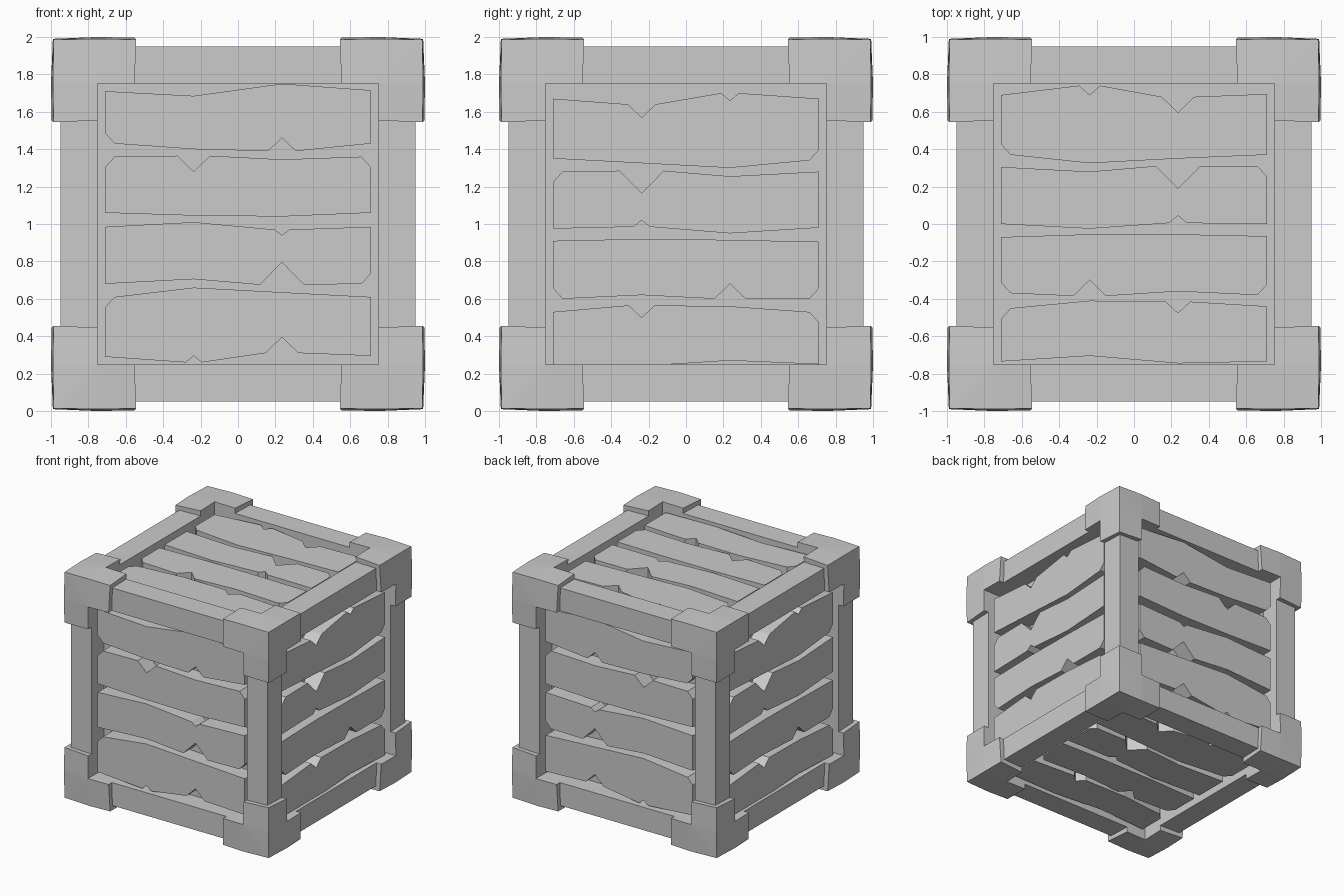
import bpy, bmesh
from itertools import product

if "Cube" in bpy.data.objects:
    bpy.data.objects.remove(bpy.data.objects["Cube"])

UP = 1.0  # crate centre height


def finish(name, bm):
    bmesh.ops.recalc_face_normals(bm, faces=bm.faces)
    me = bpy.data.meshes.new(name)
    bm.to_mesh(me)
    bm.free()
    ob = bpy.data.objects.new(name, me)
    ob.location.z = UP
    bpy.context.collection.objects.link(ob)
    return ob


def box(name, center, half):
    bm = bmesh.new()
    bmesh.ops.create_cube(bm, size=2)
    for v in bm.verts:
        v.co = [c + a * h for c, a, h in zip(center, v.co, half)]
    return finish(name, bm)


# Inner box behind the planks
box("inner_box", (0, 0, 0), (.78, .78, .78))

# Twelve frame beams
for axis in range(3):
    for s, t in product((-1, 1), repeat=2):
        c, h = [0, 0, 0], [.1, .1, .1]
        h[axis] = .9
        c[(axis + 1) % 3], c[(axis + 2) % 3] = s * .85, t * .85
        box("frame_beam", c, h)


# Corner bracket: grid keys -1 = arm end, 0 = inner edge, 1 = bulged outer skin
def corner_point(key):
    outer = (1.0, 1.0, .99, .985)[key.count(1)]
    if -1 in key:
        outer -= .004
    end = (.562, .553, .545)[min(key.count(1), 2)]
    return [{-1: end, 0: .75, 1: outer}[k] for k in key]


def corner_bracket(signs):
    bm = bmesh.new()
    verts, faces = {}, {}
    cells = [[(0, 1)] * 3]
    for a in range(3):
        arm = [(0, 1)] * 3
        arm[a] = (-1, 0)
        cells.append(arm)
    for cell in cells:
        for a in range(3):
            b, c = (a + 1) % 3, (a + 2) % 3
            for val in cell[a]:
                loop = []
                for i, j in ((0, 0), (1, 0), (1, 1), (0, 1)):
                    k = [0, 0, 0]
                    k[a], k[b], k[c] = val, cell[b][i], cell[c][j]
                    loop.append(tuple(k))
                tag = frozenset(loop)
                if tag in faces:      # shared inside wall
                    del faces[tag]
                else:
                    faces[tag] = loop
    for loop in faces.values():
        for k in loop:
            if k not in verts:
                verts[k] = bm.verts.new([p * s for p, s in zip(corner_point(k), signs)])
        q = [verts[k] for k in loop]
        if (1, 1, 1) in loop:         # crease running to the outer tip
            i = loop.index((1, 1, 1))
            q = q[i:] + q[:i]
            bm.faces.new(q[:3])
            bm.faces.new([q[0], q[2], q[3]])
        else:
            bm.faces.new(q)
    finish("corner_bracket", bm)


for signs in product((-1, 1), repeat=3):
    corner_bracket(signs)


# Plank edge: heights at four stations, then notch depths at the two middle ones
def edge(spec, side, chamfers):
    h0, h1, h2, h3, n1, n2 = spec
    name = "t" if side > 0 else "b"
    pts = []
    if name + "l" in chamfers:
        pts += [(-.71, h0 - side * .055), (-.66, h0)]
    else:
        pts += [(-.71, h0)]
    for u, h, n in ((-.237, h1, n1), (.235, h2, n2)):
        if n:
            w = .012 + n * .88
            pts += [(u - w, h), (u, h - side * n), (u + w, h)]
        else:
            pts += [(u, h)]
    if name + "r" in chamfers:
        pts += [(.66, h3), (.71, h3 - side * .055)]
    else:
        pts += [(.71, h3)]
    return pts


def plank(name, spec, place):
    top, bottom, chamfers = spec
    outline = edge(top, 1, chamfers) + edge(bottom, -1, chamfers)[::-1]
    bm = bmesh.new()
    front = [bm.verts.new(place(u, v, .922)) for u, v in outline]
    back = [bm.verts.new(place(u, v, .76)) for u, v in outline]
    bm.faces.new(front)
    bm.faces.new(back[::-1])
    n = len(front)
    for i in range(n):
        j = (i + 1) % n
        bm.faces.new((front[i], front[j], back[j], back[i]))
    finish(name, bm)


FRONT = [
    ((.71, .685, .75, .715, 0, 0), (.43, .40, .39, .43, 0, .07), "bl"),
    ((.36, .365, .345, .36, .085, 0), (.06, .045, .04, .06, 0, 0), "tl tr"),
    ((-.015, .01, -.03, -.015, 0, .03), (-.32, -.295, -.325, -.32, 0, .12), "br"),
    ((-.39, -.34, -.365, -.39, 0, 0), (-.71, -.74, -.69, -.705, .035, .085), "tl"),
]
SIDE = [
    ((.67, .64, .70, .67, .07, .04), (.35, .325, .30, .34, 0, 0), "br"),
    ((.28, .285, .255, .28, .12, 0), (-.025, -.015, -.05, -.02, .035, 0), "tl"),
    ((-.09, -.08, -.085, -.095, 0, 0), (-.40, -.38, -.40, -.40, 0, .08), "bl br"),
    ((-.47, -.435, -.44, -.47, .065, 0), (-.75, -.76, -.73, -.75, 0, 0), "tr"),
]
TOP = [
    ((.69, .74, .68, .695, .05, .085), (.37, .325, .35, .37, 0, 0), "bl"),
    ((.305, .28, .31, .31, 0, .12), (0, -.025, .005, 0, 0, .04), "tr"),
    ((-.07, -.055, -.055, -.065, 0, 0), (-.37, -.385, -.36, -.38, .085, 0), "bl br"),
    ((-.45, -.41, -.415, -.44, 0, .06), (-.735, -.705, -.745, -.735, 0, 0), "tl"),
]

# Four planks on each of the six sides
SIDES = {
    "front_plank": (FRONT, lambda u, v, w: (u, -w, v)),
    "back_plank": (FRONT, lambda u, v, w: (u, w, v)),
    "right_plank": (SIDE, lambda u, v, w: (w, u, v)),
    "left_plank": (SIDE, lambda u, v, w: (-w, -u, v)),
    "top_plank": (TOP, lambda u, v, w: (u, v, w)),
    "bottom_plank": (TOP, lambda u, v, w: (u, v, -w)),
}
for name, (specs, place) in SIDES.items():
    for spec in specs:
        plank(name, spec, place)
